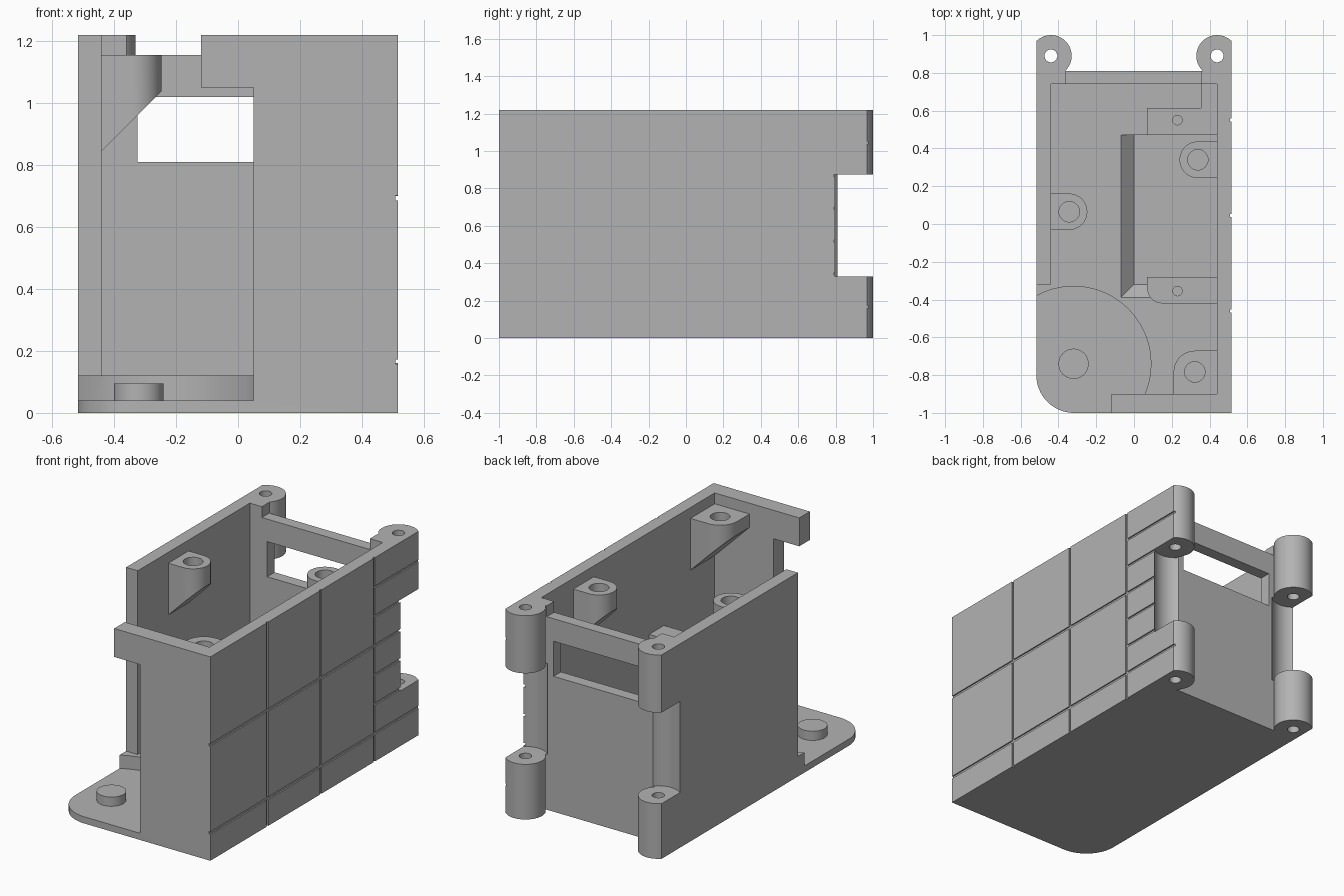
import bpy, bmesh, math

cube = bpy.data.objects.get("Cube")
if cube:
    bpy.data.objects.remove(cube, do_unlink=True)

grey = bpy.data.materials.new("plain_grey")
grey.use_nodes = True
grey.diffuse_color = (0.45, 0.45, 0.45, 1)
grey.node_tree.nodes["Principled BSDF"].inputs["Base Color"].default_value = (0.45, 0.45, 0.45, 1)


def prism(name, pts, z0, z1, low=None, lift=None):
    """Upright solid; low = other bottom outline, lift(x) = sloped underside."""
    bm = bmesh.new()
    low = low or pts
    bottom = [bm.verts.new((x, y, lift(x) if lift else z0)) for x, y in low]
    top = [bm.verts.new((x, y, z1)) for x, y in pts]
    bm.faces.new(bottom)
    bm.faces.new(top)
    n = len(pts)
    for i in range(n):
        j = (i + 1) % n
        bm.faces.new((bottom[i], bottom[j], top[j], top[i]))
    bmesh.ops.recalc_face_normals(bm, faces=bm.faces)
    mesh = bpy.data.meshes.new(name)
    bm.to_mesh(mesh)
    bm.free()
    mesh.materials.append(grey)
    ob = bpy.data.objects.new(name, mesh)
    bpy.context.collection.objects.link(ob)
    return ob


def rect(x0, x1, y0, y1):
    return [(x0, y0), (x1, y0), (x1, y1), (x0, y1)]


def arc(cx, cy, r, a0, a1, n=24):
    return [(cx + r * math.cos(math.radians(a0 + (a1 - a0) * i / n)),
             cy + r * math.sin(math.radians(a0 + (a1 - a0) * i / n))) for i in range(n + 1)]


def box(x0, x1, y0, y1, z0, z1):
    return prism("block", rect(x0, x1, y0, y1), z0, z1)


def rod(x, y, r, z0, z1):
    return prism("rod", arc(x, y, r, 0, 360, 48)[:-1], z0, z1)


def combine(tool, op):
    mod = case.modifiers.new("combine", 'BOOLEAN')
    mod.operation = op
    mod.solver = 'EXACT'
    mod.object = tool
    bpy.context.view_layer.objects.active = case
    bpy.ops.object.modifier_apply(modifier=mod.name)
    bpy.data.objects.remove(tool, do_unlink=True)


def cut(tool):
    combine(tool, 'DIFFERENCE')


def add(tool):
    combine(tool, 'UNION')


H, W = 1.22, 0.517

# Case body with one rounded front corner
case = prism("hinged_case", arc(-W + 0.2, -0.8, 0.2, 180, 270) +
             [(W, -1), (W, 0.81), (-W, 0.81)], 0, H)

# Cavity, open front corner, front opening with the tab left above it
cut(box(-0.44, 0.44, -0.9, 0.74, 0.12, 2))
cut(box(-1, -0.43, -1.1, -0.32, 0.12, 2))
cut(box(-1, 0.05, -1.1, -0.89, 0.12, 1.05))
cut(box(-1, -0.12, -1.1, -0.88, 1, 2))

# Round floor pocket and its locating stud
cut(rod(-0.32, -0.74, 0.41, 0.04, 0.13))
cut(box(-1, 0.05, -1.1, -0.9, 0.04, 0.14))
add(rod(-0.32, -0.74, 0.08, 0.03, 0.095))

# Floor recess with sloped sides
cut(prism("recess", rect(-0.08, 0.439, -0.4, 0.47), 0.05, 0.13,
          low=rect(0, 0.439, -0.32, 0.47)))

# Back wall: lowered rim and window
cut(box(-0.36, 0.355, 0.73, 0.9, 1.155, 2))
cut(box(-0.325, 0.31, 0.7, 0.9, 0.81, 1.02))

# Hinge lugs with clearance between them and pin holes
for s in (-1, 1):
    x = s * 0.44
    add(rod(x, 0.89, 0.11, 0, H))
    add(box(min(s * 0.365, s * 0.53), max(s * 0.365, s * 0.53), 0.79, 0.89, 0, H))
    cut(rod(x, 0.89, 0.121, 0.33, 0.875))
    cut(rod(x, 0.89, 0.034, -0.1, 1.4))
    cut(box(min(s * W, s * 0.8), max(s * W, s * 0.8), -1.2, 1.2, -0.1, 1.4))

# Inner mounting posts, with screw holes
add(box(0.07, 0.46, 0.47, 0.615, 0.03, 0.61))
add(box(0.355, 0.46, 0.6, 0.76, 0.03, 0.61))
add(prism("front_post", arc(0.15, -0.34, 0.08, 180, 270) +
          [(0.46, -0.42), (0.46, -0.28), (0.07, -0.28)], 0.03, 0.61))
for y in (0.55, -0.355):
    cut(rod(0.23, y, 0.025, 0.4, 0.8))


# Lid bosses that taper into the side walls
def boss(x, y, r, side, square=False):
    wall = side * 0.44
    root = side * 0.46
    if square:
        pts = [(root, y + r)] + arc(x, y, r, 90, 180) + [(x - r, -0.92), (root, -0.92)]
    elif side > 0:
        pts = [(root, y + r)] + arc(x, y, r, 90, 270) + [(root, y - r)]
    else:
        pts = [(root, y - r)] + arc(x, y, r, -90, 90) + [(root, y + r)]
    add(prism("boss", pts, 0, 1.155, lift=lambda px: 0.845 + side * (wall - px)))
    cut(rod(x, y, 0.054, 1.04, 1.3))


boss(-0.343, 0.065, 0.096, -1)
boss(0.338, 0.34, 0.097, 1)
boss(0.322, -0.783, 0.112, 1, square=True)

# Panel grooves on the left side
for y in (-0.46, 0.045, 0.55):
    cut(box(W - 0.008, 0.6, y - 0.008, y + 0.008, -0.1, 1.4))
for z in (0.165, 0.693):
    cut(box(W - 0.008, 0.6, -1.2, 0.55, z - 0.008, z + 0.008))
for i in range(6):
    z = 0.168 + i * 0.175
    cut(box(W - 0.008, 0.6, 0.55, 1.2, z - 0.007, z + 0.007))

# Smooth the round parts, keep edges sharp
for ob in bpy.context.selected_objects:
    ob.select_set(False)
case.select_set(True)
bpy.context.view_layer.objects.active = case
bpy.ops.object.shade_smooth_by_angle(angle=math.radians(30))
